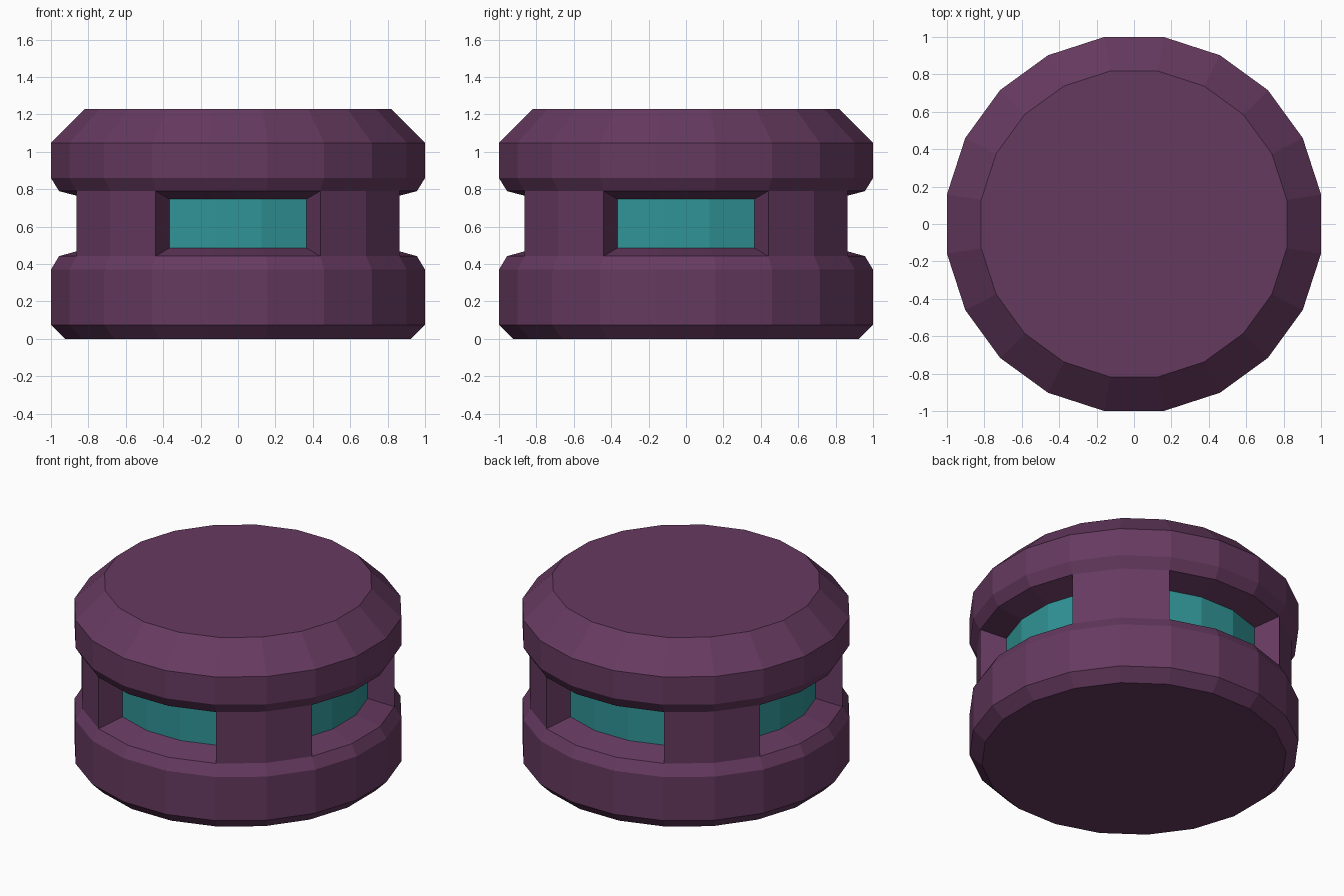
import bpy, bmesh
from math import cos, sin, pi

if "Cube" in bpy.data.objects:
    bpy.data.objects.remove(bpy.data.objects["Cube"])

SIDES = 20
SCALE = 1 / cos(pi / SIDES)          # profile widths are measured across flats


def material(name, color):
    m = bpy.data.materials.new(name)
    m.diffuse_color = (*color, 1)
    m.use_nodes = True
    m.node_tree.nodes["Principled BSDF"].inputs["Base Color"].default_value = m.diffuse_color
    return m


def point(r, z, i):
    a = pi / SIDES + 2 * pi * i / SIDES
    return (r * SCALE * cos(a), r * SCALE * sin(a), z)


def ring(bm, r, z, indices=range(SIDES)):
    return [bm.verts.new(point(r, z, i)) for i in indices]


def finish(bm, name, mat):
    bmesh.ops.delete(bm, geom=[v for v in bm.verts if not v.link_faces], context='VERTS')
    mesh = bpy.data.meshes.new(name)
    bm.to_mesh(mesh)
    bm.free()
    mesh.materials.append(mat)
    bpy.context.collection.objects.link(bpy.data.objects.new(name, mesh))


purple = material("purple_shell", (0.133, 0.042, 0.117))
teal = material("teal_glass", (0.03, 0.296, 0.307))

# Outer profile (radius, height); the waist band lies between rings 3 and 4
profile = [(0.925, 0), (1, 0.075), (1, 0.37), (0.957, 0.442),
           (0.957, 0.79), (1, 0.86), (1, 1.048), (0.817, 1.23)]
WAIST = 3
GLASS_R, GLASS_LOW, GLASS_HIGH = 0.794, 0.487, 0.747

# Shell with four recessed window openings
bm = bmesh.new()
rings = [ring(bm, r, z) for r, z in profile]
low, high = ring(bm, GLASS_R, GLASS_LOW), ring(bm, GLASS_R, GLASS_HIGH)


def strip(a, b, i):
    j = (i + 1) % SIDES
    bm.faces.new((a[i], a[j], b[j], b[i]))


for k in range(len(rings) - 1):
    for i in range(SIDES):
        if k != WAIST or i % 5 in (1, 2):      # solid wall or pillar
            strip(rings[k], rings[k + 1], i)
        else:                                  # window sill and header
            strip(rings[k], low, i)
            strip(high, rings[k + 1], i)

# Window jambs beside each pillar
a, b = rings[WAIST], rings[WAIST + 1]
for i in range(SIDES):
    if i % 5 == 1:
        bm.faces.new((low[i], a[i], b[i], high[i]))
    elif i % 5 == 3:
        bm.faces.new((a[i], low[i], high[i], b[i]))

# Base and lid
bm.faces.new(rings[0][::-1])
bm.faces.new(rings[-1])
finish(bm, "shell", purple)

# Window panes, three facets each
for w, side in enumerate(("right", "back", "left", "front")):
    bm = bmesh.new()
    span = range(5 * w - 2, 5 * w + 2)
    lo, hi = ring(bm, GLASS_R, GLASS_LOW, span), ring(bm, GLASS_R, GLASS_HIGH, span)
    for i in range(3):
        bm.faces.new((lo[i], lo[i + 1], hi[i + 1], hi[i]))
    finish(bm, "window_" + side, teal)
